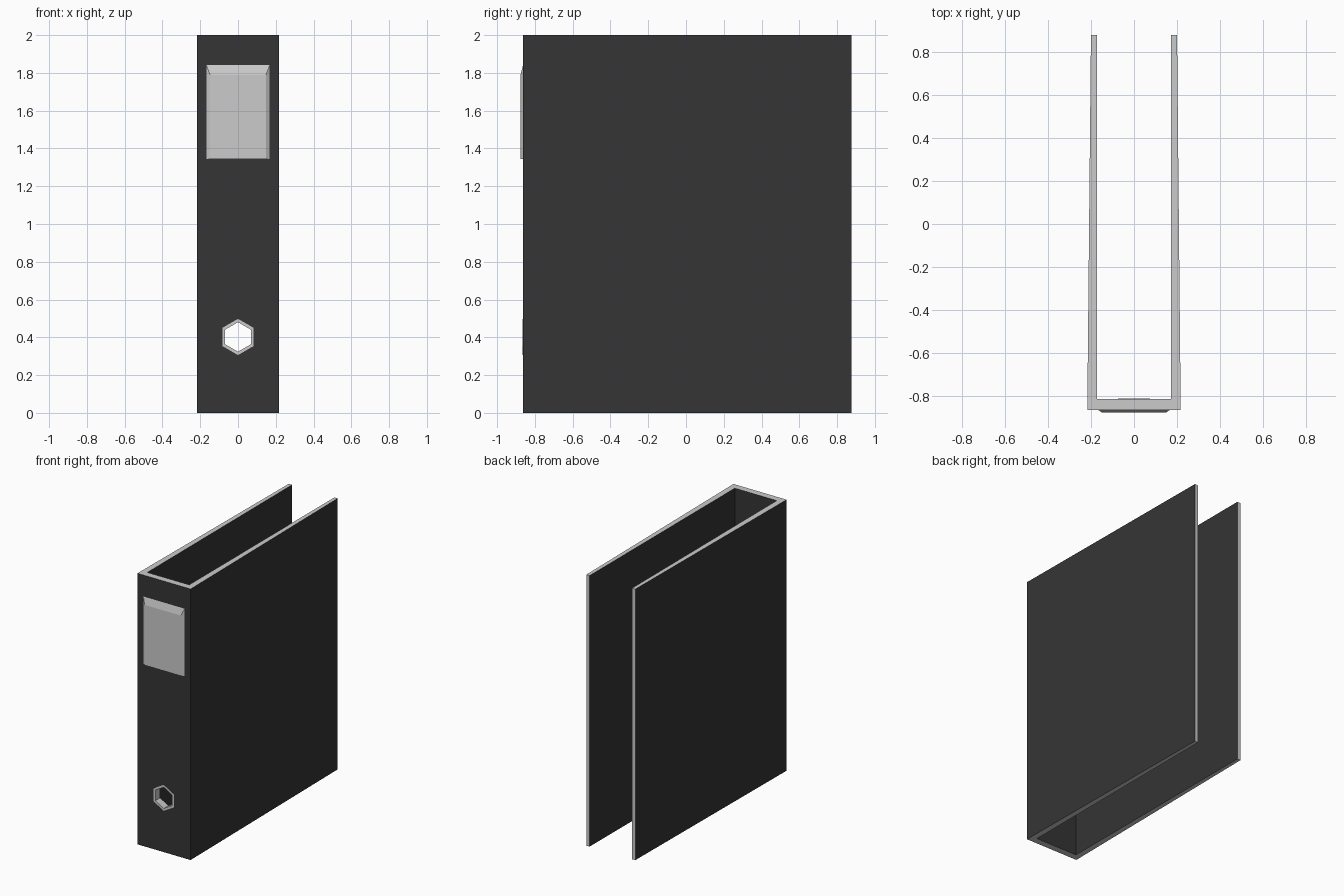
import bpy, bmesh, math

if "Cube" in bpy.data.objects:
    bpy.data.objects.remove(bpy.data.objects["Cube"])


def material(name, v):
    m = bpy.data.materials.new(name)
    m.diffuse_color = (v, v, v, 1)
    m.use_nodes = True
    m.node_tree.nodes["Principled BSDF"].inputs["Base Color"].default_value = m.diffuse_color
    return m


dark = material("dark_cover", 0.035)


def loft(name, loops, caps=True, closed=False):
    """Skin a list of equal-length point loops into a mesh object."""
    bm = bmesh.new()
    rows = [[bm.verts.new(p) for p in loop] for loop in loops]
    pairs = list(zip(rows, rows[1:] + rows[:1])) if closed else list(zip(rows, rows[1:]))
    for a, b in pairs:
        n = len(a)
        for i in range(n):
            j = (i + 1) % n
            bm.faces.new((a[i], a[j], b[j], b[i]))
    if caps:
        bm.faces.new(rows[0])
        bm.faces.new(rows[-1])
    bmesh.ops.recalc_face_normals(bm, faces=bm.faces)
    me = bpy.data.meshes.new(name)
    bm.to_mesh(me)
    bm.free()
    ob = bpy.data.objects.new(name, me)
    bpy.context.collection.objects.link(ob)
    return ob


def hexagon(r, y, z=0.402):
    return [(r * math.sin(k * math.pi / 3), y, z + r * math.cos(k * math.pi / 3))
            for k in range(6)]


# Folder cover: U-shaped plan with walls thinning toward the open back
half = [(0.217, -0.863), (0.2, 0.877), (0.173, 0.877), (0.171, -0.813)]
plan = half + [(-x, y) for x, y in reversed(half)]
cover = loft("folder_cover", [[(x, y, z) for x, y in plan] for z in (0, 2)])

# Finger hole through the spine
cutter = loft("hole_cutter", [hexagon(0.086, -0.95), hexagon(0.086, -0.7)])
cutter.hide_render = True
mod = cover.modifiers.new("finger_hole", 'BOOLEAN')
mod.operation = 'DIFFERENCE'
mod.solver = 'EXACT'
mod.object = cutter
bpy.context.view_layer.objects.active = cover
bpy.ops.object.modifier_apply(modifier=mod.name)
bpy.data.objects.remove(cutter)

# Dark panels, pale cut edges on top, bottom and back ends
cover.data.materials.clear()
cover.data.materials.append(dark)
cover.data.materials.append(material("pale_edge", 0.8))
for p in cover.data.polygons:
    end = p.center.y > 0.87
    rim = abs(p.normal.z) > 0.9 and (p.center.z < 0.01 or p.center.z > 1.99)
    p.material_index = 1 if end or rim else 0

# Hexagonal grommet lining the finger hole
section = [(0.078, -0.811), (0.078, -0.866), (0.096, -0.866), (0.096, -0.86), (0.087, -0.811)]
loft("finger_hole_ring", [hexagon(r, y) for r, y in section], caps=False, closed=True)

# Spine label pocket, bevelled at the sides and sloped at the top
label_back = [(-0.168, -0.863, 1.345), (0.168, -0.863, 1.345),
              (0.168, -0.863, 1.842), (-0.168, -0.863, 1.842)]
label_front = [(-0.148, -0.876, 1.345), (0.148, -0.876, 1.345),
               (0.148, -0.876, 1.79), (-0.148, -0.876, 1.79)]
loft("spine_label", [label_back, label_front])
